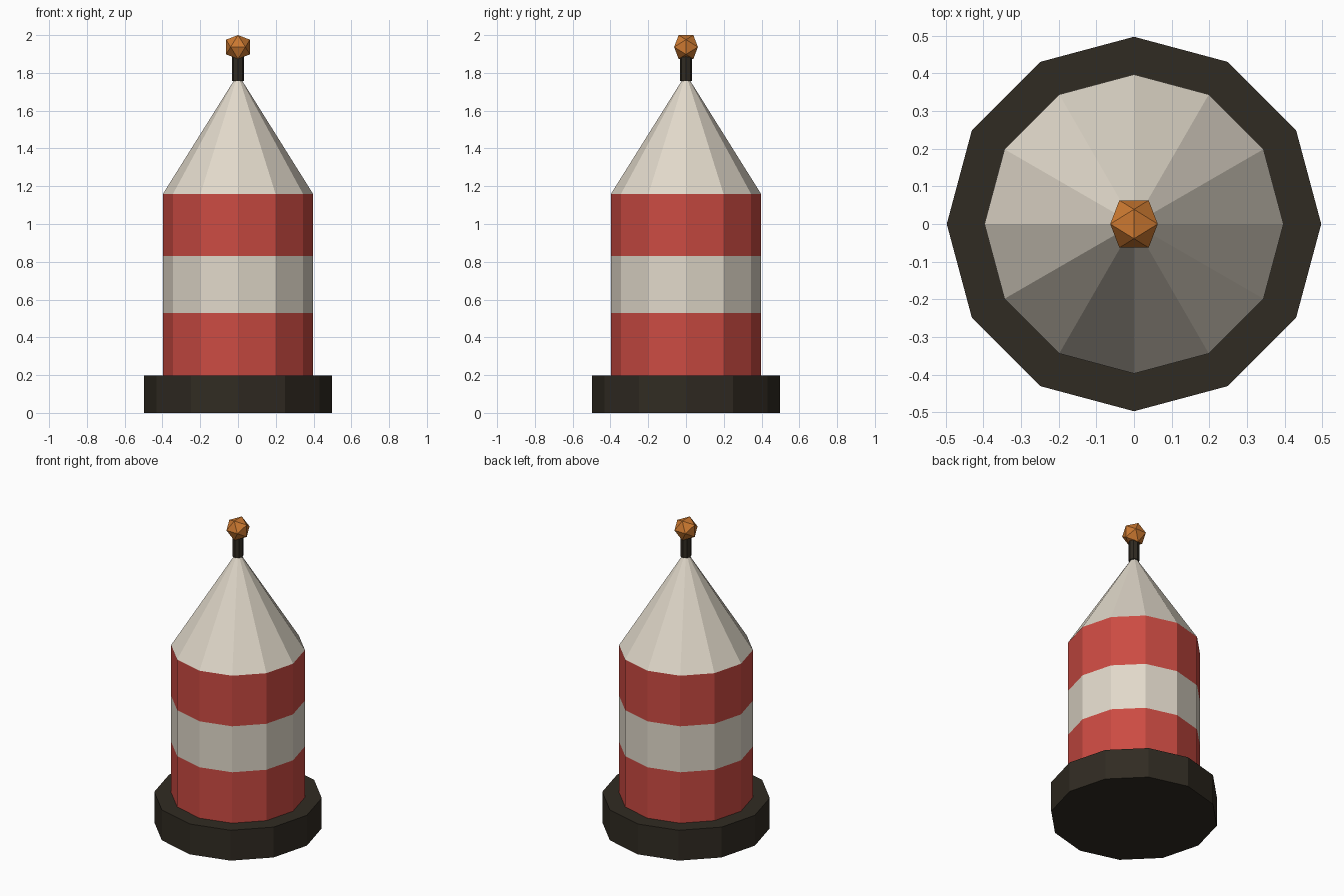
import bpy, bmesh, math

if "Cube" in bpy.data.objects:
    bpy.data.objects.remove(bpy.data.objects["Cube"])


def material(name, rgb):
    m = bpy.data.materials.new(name)
    m.diffuse_color = (*rgb, 1)
    m.use_nodes = True
    m.node_tree.nodes["Principled BSDF"].inputs["Base Color"].default_value = m.diffuse_color
    return m


RED = material("red", (0.60, 0.07, 0.055))
CREAM = material("cream", (0.75, 0.69, 0.59))
DARK = material("dark", (0.03, 0.024, 0.016))
ORANGE = material("orange", (0.60, 0.19, 0.03))


def prism(name, z0, z1, r0, r1, mat, sides=12):
    bpy.ops.mesh.primitive_cone_add(vertices=sides, radius1=r0, radius2=r1,
                                    depth=z1 - z0, location=(0, 0, (z0 + z1) / 2))
    ob = bpy.context.object
    ob.name = name
    ob.data.materials.append(mat)
    return ob


# Foot and striped body
prism("base", 0, 0.198, 0.497, 0.497, DARK)
prism("lower_band", 0.198, 0.53, 0.397, 0.397, RED)
prism("middle_band", 0.53, 0.83, 0.397, 0.397, CREAM)
prism("upper_band", 0.83, 1.16, 0.397, 0.397, RED)

# Pointed top and short mast
prism("cone_top", 1.16, 1.765, 0.397, 0.018, CREAM)
prism("mast", 1.757, 1.91, 0.032, 0.032, DARK, sides=8)

# Twenty-sided lamp, aligned with the axes
phi = (1 + math.sqrt(5)) / 2
half = 0.063
a, b = half / phi, half
bm = bmesh.new()
for s in (-a, a):
    for t in (-b, b):
        for co in ((0, s, t), (s, t, 0), (t, 0, s)):
            bm.verts.new(co)
bmesh.ops.convex_hull(bm, input=bm.verts)
bmesh.ops.recalc_face_normals(bm, faces=bm.faces)
mesh = bpy.data.meshes.new("lamp")
bm.to_mesh(mesh)
bm.free()
mesh.materials.append(ORANGE)
lamp = bpy.data.objects.new("lamp", mesh)
lamp.location.z = 2 - half
bpy.context.collection.objects.link(lamp)
